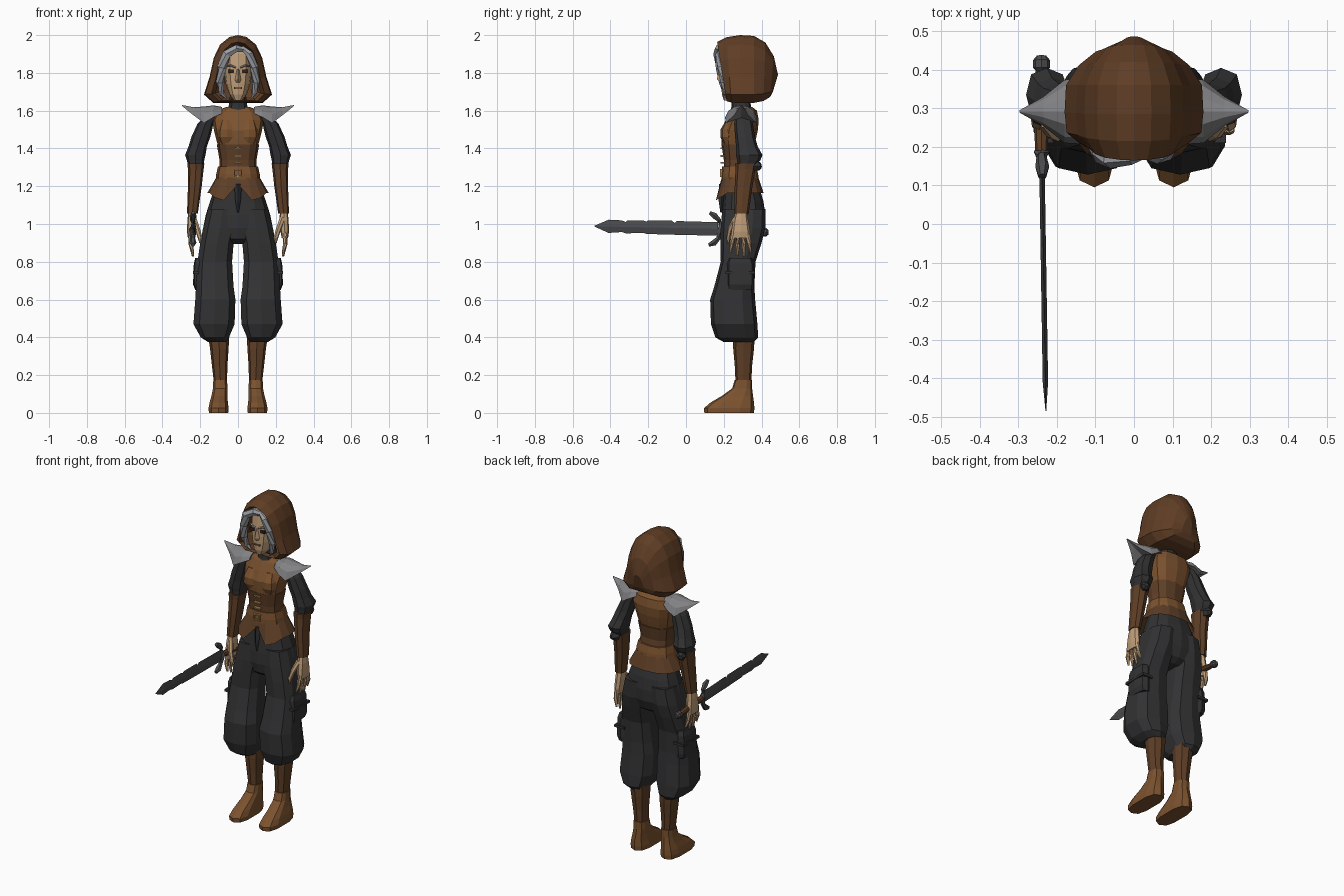
import bpy, bmesh, math
from mathutils import Vector

def mat(name, r, g, b):
    m = bpy.data.materials.new(name)
    m.diffuse_color = (r, g, b, 1)
    return m

TAN = mat("tan_leather", .2, .085, .028)
BROWN = mat("brown_leather", .115, .05, .02)
HOODC = mat("hood_cloth", .115, .047, .018)
DARK = mat("dark_cloth", .032, .032, .034)
STEEL = mat("steel", .22, .22, .23)
IRON = mat("iron", .07, .07, .075)
SKIN = mat("skin", .52, .34, .19)
HAIR = mat("hair", .33, .34, .37)
GOLD = mat("brass", .42, .25, .09)
BLACK = mat("eye_dark", .03, .015, .01)

def skin(name, rings, m, mirror=False, cap=(True, True)):
    """Bridge closed rings of points into a flat shaded shell."""
    bm = bmesh.new()
    rows = [[bm.verts.new(p) for p in r] for r in rings]
    n = len(rows[0])
    for a, b in zip(rows, rows[1:]):
        for i in range(n):
            j = (i + 1) % n
            bm.faces.new((a[i], a[j], b[j], b[i]))
    if cap[0]:
        bm.faces.new(rows[0][::-1])
    if cap[1]:
        bm.faces.new(rows[-1])
    bmesh.ops.recalc_face_normals(bm, faces=bm.faces[:])
    me = bpy.data.meshes.new(name)
    bm.to_mesh(me)
    bm.free()
    me.materials.append(m)
    o = bpy.data.objects.new(name, me)
    bpy.context.collection.objects.link(o)
    if mirror:
        o.modifiers.new("mirror", 'MIRROR').use_mirror_merge = False
    return o

def ring(z, x0, x1, y0, y1, n=10, p=.8):
    pts = []
    for i in range(n):
        a = 2 * math.pi * i / n - math.pi / 2
        c, s = (math.copysign(abs(v) ** p, v) for v in (math.cos(a), math.sin(a)))
        pts.append(((x0 + x1) / 2 + c * (x1 - x0) / 2, (y0 + y1) / 2 + s * (y1 - y0) / 2, z))
    return pts

def stack(name, rows, m, mirror=False, n=10, p=.8):
    return skin(name, [ring(*r, n=n, p=p) for r in rows], m, mirror)

def body(name, rows, m, n=12, p=.8):
    return stack(name, [(z, -w, w, a, b) for z, w, a, b in rows], m, n=n, p=p)

def tube(name, pts, m, mirror=False, n=6, flat=1):
    P = [Vector(p[:3]) for p in pts]
    rows = []
    for i, p in enumerate(pts):
        q = (P[min(i + 1, len(P) - 1)] - P[max(i - 1, 0)]).to_track_quat('Z', 'Y')
        rows.append([P[i] + q @ Vector((math.cos(2 * math.pi * k / n) * p[3] * flat,
                                        math.sin(2 * math.pi * k / n) * p[3], 0)) for k in range(n)])
    return skin(name, rows, m, mirror)

def box(name, x0, x1, y0, y1, z0, z1, m, mirror=False):
    return skin(name, [[(x0, y0, z), (x1, y0, z), (x1, y1, z), (x0, y1, z)] for z in (z0, z1)], m, mirror)

# hood: arches from the inner rim to the back
arch = [(.13, 1.64), (.18, 1.685), (.15, 1.78), (.128, 1.88), (.095, 1.95), (.045, 1.99), (0, 2.0)]
arch += [(-x, z) for x, z in arch[-2::-1]]
hood = []
for yt, yb, sx, sz in [(.23, .24, .66, .78), (.165, .215, .78, .87), (.215, .24, .97, .96), (.285, .29, 1, 1),
                       (.36, .36, .98, .985), (.42, .41, .8, .86), (.465, .445, .55, .6), (.487, .46, .2, .25)]:
    hood.append([(x * sx, yb + (yt - yb) * (z - 1.64) / .36, 1.72 + (z - 1.72) * sz) for x, z in arch])
skin("hood", hood, HOODC, cap=(False, True))

# head, face and hair
body("head", [(1.655, .022, .2, .26), (1.685, .046, .19, .32), (1.74, .065, .187, .36), (1.82, .076, .185, .38),
              (1.9, .074, .195, .38), (1.945, .045, .23, .35)], SKIN)
skin("nose", [[(-.006, .187, 1.82), (.006, .187, 1.82), (0, .18, 1.82)],
              [(-.016, .19, 1.762), (.016, .19, 1.762), (0, .163, 1.768)],
              [(-.01, .19, 1.75), (.01, .19, 1.75), (0, .178, 1.75)]], SKIN)
box("eye", .02, .05, .186, .21, 1.80, 1.818, BLACK, True)
tube("eyebrow", [(.012, .184, 1.828, .005), (.04, .186, 1.84, .005), (.06, .2, 1.835, .003)], HAIR, True, 4)
box("mouth", -.02, .02, .184, .2, 1.716, 1.724, TAN)
tube("hair_swept", [(.045, .19, 1.92, .012), (-.01, .175, 1.93, .022), (-.06, .17, 1.9, .026), (-.085, .18, 1.83, .025),
                    (-.095, .195, 1.75, .023), (-.085, .21, 1.69, .016), (-.06, .215, 1.665, .005)], HAIR)
tube("hair_side", [(.02, .185, 1.935, .012), (.06, .178, 1.9, .022), (.085, .185, 1.83, .021),
                   (.095, .2, 1.75, .02), (.085, .21, 1.69, .014), (.07, .215, 1.665, .004)], HAIR)
body("collar", [(1.57, .075, .235, .36), (1.62, .052, .24, .345), (1.675, .045, .24, .335)], DARK, 10)

# torso layers
body("chest", [(1.41, .105, .19, .36), (1.45, .116, .187, .37), (1.495, .127, .185, .38), (1.55, .137, .21, .385),
               (1.6, .115, .235, .375), (1.62, .06, .25, .35)], TAN)
stack("bust", [(1.42, .015, .09, .2, .26), (1.46, .008, .108, .182, .27), (1.5, .012, .105, .182, .27),
               (1.55, .025, .09, .212, .27)], TAN, True, 8)
body("corset", [(1.28, .1, .2, .365), (1.34, .098, .2, .355), (1.42, .112, .188, .368)], BROWN)
body("belt", [(1.235, .118, .187, .385), (1.265, .115, .187, .382), (1.305, .106, .192, .372)], TAN)
hem = []
for i, (x, y, z) in enumerate(ring(1.165, -.162, .162, .15, .41, 16)):
    hem.append((x, y + (.04 if i == 0 else 0), {0: 1.21, 1: 1.125, 15: 1.125, 2: 1.14, 14: 1.14}.get(i, z)))
skin("jacket_skirt", [hem, ring(1.25, -.113, .113, .19, .382, 16)], BROWN, cap=(False, True))
for z in (1.325, 1.36, 1.4):
    box("clasp", -.022, .022, .183, .21, z - .004, z + .004, GOLD)
for x0, x1, z0, z1 in [(-.022, -.015, 1.25, 1.29), (.015, .022, 1.25, 1.29), (-.022, .022, 1.25, 1.257),
                       (-.022, .022, 1.283, 1.29)]:
    box("buckle", x0, x1, .18, .2, z0, z1, GOLD)

# pointed shoulder guards
guard = []
for x, w, zt, zb in [(.085, .06, 1.62, 1.585), (.13, .085, 1.628, 1.565), (.18, .082, 1.622, 1.535),
                     (.235, .038, 1.618, 1.575), (.297, .003, 1.63, 1.625)]:
    h = zt - zb
    guard.append([(x, .292 + w * a, zb + h * b) for a, b in
                  [(-1, 0), (-.8, .55), (-.4, .9), (0, 1), (.4, .9), (.8, .55), (1, 0), (0, .3)]])
skin("shoulder_guard", guard, STEEL, True)

# arms
stack("sleeve", [(1.575, .11, .17, .26, .345), (1.53, .13, .215, .255, .355), (1.46, .147, .247, .26, .365),
                 (1.41, .165, .262, .265, .38), (1.365, .172, .28, .265, .405), (1.34, .178, .272, .27, .395),
                 (1.3, .185, .26, .275, .365)], DARK, True, 8)
stack("bracer", [(1.32, .178, .268, .26, .375), (1.29, .182, .265, .262, .368), (1.2, .192, .265, .258, .352),
                 (1.055, .213, .27, .255, .332)], BROWN, True, 8)
tube("elbow_knot", [(.225, .36, 1.31, .03), (.235, .385, 1.305, .026), (.24, .397, 1.305, .012)], DARK, True)
stack("palm", [(1.075, .222, .262, .265, .322), (1.02, .22, .268, .25, .33), (.96, .225, .27, .24, .34),
               (.925, .232, .265, .236, .34)], SKIN, True, 8)
for k, (y, dy, z) in enumerate([(.25, -.014, .85), (.276, -.004, .832), (.302, .006, .828), (.326, .016, .85)]):
    tube("finger_%d" % (k + 1), [(.248, y, .95, .014), (.25, y + dy / 2, .895, .012), (.238, y + dy, z, .006)],
         SKIN, True)
tube("thumb", [(.235, .265, 1.03, .016), (.215, .235, .975, .014), (.2, .225, .925, .012), (.2, .222, .9, .005)],
     SKIN, True)

# trousers
body("trouser_hips", [(1.22, .113, .205, .38), (1.12, .148, .197, .41), (1.05, .17, .19, .42), (.98, .184, .188, .418),
                      (.92, .14, .2, .395), (.895, .05, .23, .36)], DARK)
stack("trouser_leg", [(1.08, .0, .162, .192, .42), (.98, .0, .188, .184, .42), (.9, .02, .203, .182, .4),
                      (.8, .028, .218, .184, .368), (.67, .02, .226, .15, .362), (.6, .01, .23, .128, .366),
                      (.47, .014, .24, .132, .378), (.4, .045, .2, .155, .382), (.375, .062, .16, .2, .36)],
      DARK, True, 10, .72)
stack("pocket", [(.82, .16, .226, .225, .35), (.79, .16, .234, .215, .36), (.68, .16, .238, .215, .36),
                 (.65, .16, .226, .22, .355)], DARK, True, 8, .5)
box("pocket_flap", .17, .239, .21, .365, .735, .75, DARK, True)
tube("fly_flap", [(0, .195, 1.21, .02), (0, .187, 1.12, .014), (0, .186, 1.06, .004)], DARK, n=4)

# boots
stack("boot_shaft", [(.42, .045, .16, .25, .365), (.34, .05, .148, .25, .36), (.25, .056, .138, .258, .35),
                     (.165, .058, .128, .262, .346)], BROWN, True, 8)
stack("boot_foot", [(0, .05, .156, .097, .36), (.025, .048, .158, .095, .362), (.055, .052, .152, .13, .36),
                    (.09, .055, .142, .19, .355), (.13, .055, .134, .245, .35), (.175, .056, .132, .258, .35)],
      TAN, True, 10, .7)

# sword held in the right hand, with a nicked blade edge
top = [(.17, .036), (.05, .036), (-.05, .037), (-.06, .027), (-.075, .038), (-.2, .037), (-.21, .03), (-.225, .036),
       (-.31, .034), (-.32, .026), (-.34, .034), (-.41, .036), (-.485, .002)]
low = [(.17, .036), (.05, .036), (-.05, .036), (-.06, .036), (-.075, .036), (-.2, .035), (-.21, .035), (-.225, .03),
       (-.31, .034), (-.32, .034), (-.34, .028), (-.41, .034), (-.485, .002)]
blade = []
for (y, t), (_, b) in zip(top, low):
    x, z = -.238 - (y - .1) * .016, .974 - (y - .17) * .022
    w = .007 if y > -.45 else .001
    blade.append([(x - w, y, z), (x, y, z + t), (x + w, y, z), (x, y, z - b)])
skin("sword_blade", blade, IRON)
tube("sword_grip", [(-.24, .19, .972, .017), (-.24, .3, .966, .019), (-.24, .4, .956, .015)], BROWN, n=8)
tube("sword_pommel", [(-.24, .395, .957, .012), (-.24, .405, .957, .022), (-.24, .425, .956, .022),
                      (-.24, .437, .955, .012)], IRON, n=8)
tube("sword_guard", [(-.238, .125, 1.06, .01), (-.238, .15, 1.045, .018), (-.24, .175, 1.02, .013),
                     (-.24, .187, .972, .02), (-.24, .172, .925, .013), (-.238, .148, .9, .018),
                     (-.238, .12, .888, .01)], IRON, n=6)
